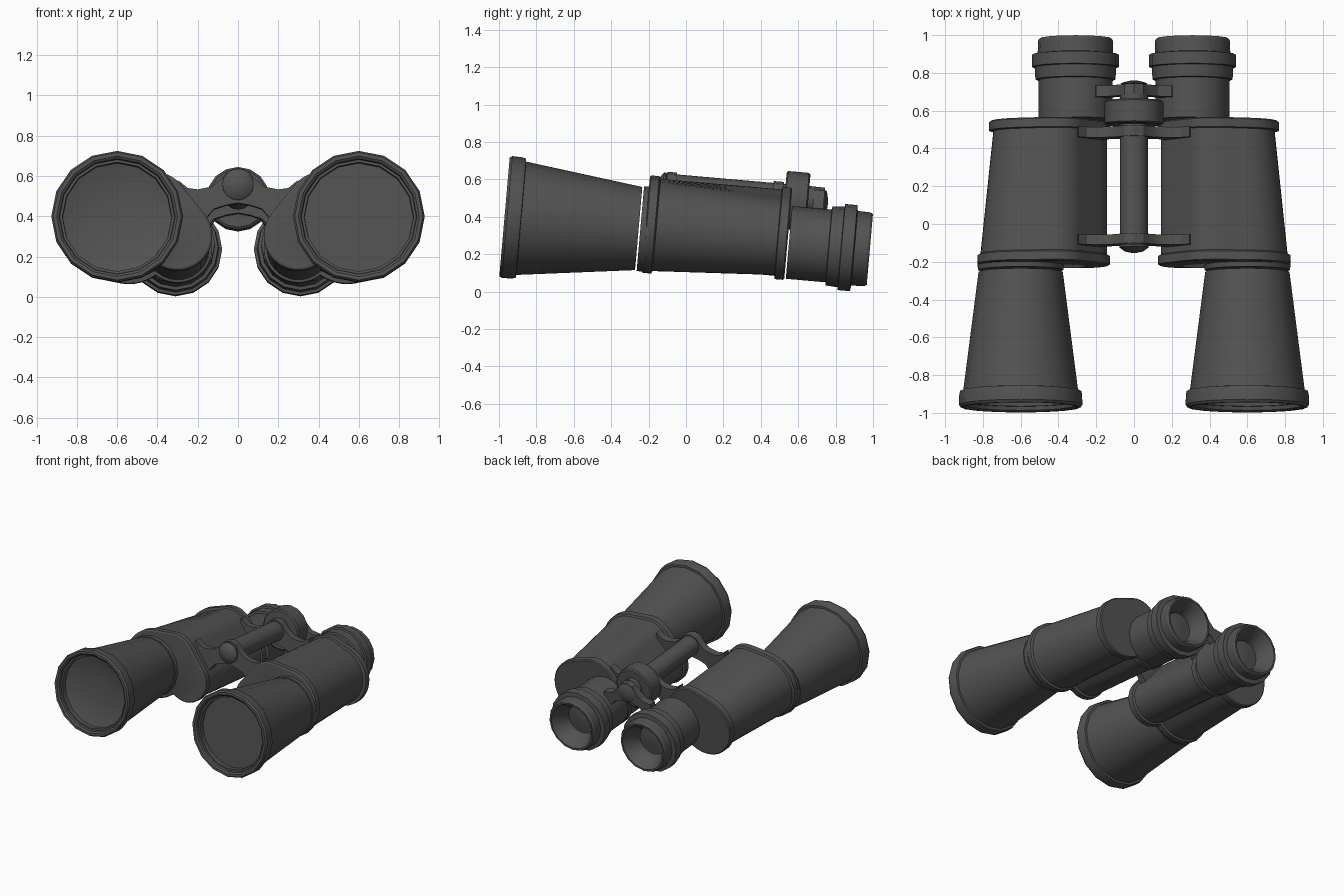
import bpy, bmesh, math
from mathutils import Matrix

if "Cube" in bpy.data.objects:
    bpy.data.objects.remove(bpy.data.objects["Cube"])

# Everything is modelled with the barrels along y, then tipped so the eyepieces sit lower
TILT = Matrix.Translation((0, 0, 0.315)) @ Matrix.Rotation(math.radians(-5), 4, 'X')

rubber = bpy.data.materials.new("dark_grey")
rubber.diffuse_color = (0.085, 0.085, 0.085, 1)
rubber.use_nodes = True
rubber.node_tree.nodes["Principled BSDF"].inputs["Base Color"].default_value = rubber.diffuse_color


def finish(bm, name):
    bmesh.ops.remove_doubles(bm, verts=bm.verts, dist=1e-5)
    bmesh.ops.recalc_face_normals(bm, faces=bm.faces)
    bm.transform(TILT)
    me = bpy.data.meshes.new(name)
    bm.to_mesh(me)
    bm.free()
    me.materials.append(rubber)
    ob = bpy.data.objects.new(name, me)
    bpy.context.collection.objects.link(ob)
    bpy.ops.object.select_all(action='DESELECT')
    ob.select_set(True)
    bpy.context.view_layer.objects.active = ob
    bpy.ops.object.shade_smooth_by_angle(angle=math.radians(30))
    return ob


def loft(bm, rings):
    loops = [[bm.verts.new(p) for p in ring] for ring in rings]
    n = len(loops[0])
    for a, b in zip(loops, loops[1:]):
        for i in range(n):
            j = (i + 1) % n
            bm.faces.new((a[i], a[j], b[j], b[i]))
    bm.faces.new(loops[0])
    bm.faces.new(loops[-1])


def lathe(name, profile, x, u, n=16):
    """Turn (position along y, radius) points about an axis at x, height u."""
    bm = bmesh.new()
    ang = [2 * math.pi * i / n for i in range(n)]
    loft(bm, [[(x + r * math.sin(a), t, u + r * math.cos(a)) for a in ang]
              for t, r in profile])
    return finish(bm, name)


def housing_outline(t, xo, ro, grow, side, n=72):
    """Inner, top and outer lobes, bridged over the top and grooved below."""
    lobes = [(0.30, -0.03, 0.158 + grow), (0.42, 0.11, 0.165 + grow), (xo, 0.02, ro + grow)]
    circles = []
    for a, b in zip(lobes, lobes[1:]):
        for k in range(21):
            circles.append([p + (q - p) * k / 20 for p, q in zip(a, b)])
    px, pu = 0.425, 0.03
    pts = []
    for i in range(n):
        c, s = math.cos(2 * math.pi * i / n), math.sin(2 * math.pi * i / n)
        reach = 0
        for cx, cu, r in circles:
            dx, du = cx - px, cu - pu
            along, off = dx * c + du * s, dx * s - du * c
            if abs(off) < r:
                reach = max(reach, along + math.sqrt(r * r - off * off))
        pts.append((side * (px + reach * c), t, pu + reach * s))
    return pts


def plate(name, half, t0, t1):
    """Symmetric bridge plate from the outline of its right half."""
    outline = half + [(-x, u) for x, u in reversed(half) if x > 0]
    bm = bmesh.new()
    loft(bm, [[(x, t, u) for x, u in outline] for t in (t0, t1)])
    return finish(bm, name)


for side, label in ((-1, "left"), (1, "right")):
    # Objective barrel with stepped rim; the left one has a dished lens
    front = [(-0.91, 0.27)]
    if side < 0:
        front = [(-0.875, 0.09), (-0.885, 0.17), (-0.90, 0.24), (-0.91, 0.27)]
    lathe(label + "_objective_barrel", front + [
        (-0.945, 0.272), (-0.945, 0.285), (-0.965, 0.288), (-0.974, 0.30),
        (-0.974, 0.318), (-0.96, 0.327), (-0.905, 0.325), (-0.886, 0.32),
        (-0.884, 0.304), (-0.254, 0.223)], side * 0.60, 0)
    lathe(label + "_barrel_collar", [(-0.245, 0.226), (-0.20, 0.23)], side * 0.60, 0)

    # Prism housing with a lip at both ends
    bm = bmesh.new()
    loft(bm, [housing_outline(*s, side) for s in (
        (-0.218, 0.575, 0.240, 0.004), (-0.212, 0.575, 0.240, 0.014),
        (-0.168, 0.574, 0.240, 0.014), (-0.160, 0.573, 0.240, 0.0),
        (0.490, 0.541, 0.204, 0.0), (0.494, 0.541, 0.212, 0.014),
        (0.538, 0.541, 0.212, 0.014), (0.545, 0.541, 0.212, 0.006))])
    finish(bm, label + "_prism_housing")

    # Eyepiece with stepped rings and a conical cup
    lathe(label + "_eyepiece", [
        (0.553, 0.195), (0.765, 0.195), (0.768, 0.212), (0.832, 0.216),
        (0.835, 0.231), (0.90, 0.231), (0.905, 0.200), (0.975, 0.198),
        (0.987, 0.190), (0.987, 0.176), (0.90, 0.118), (0.86, 0.112),
        (0.86, 0.095), (0.87, 0.05)], side * 0.31, -0.004)

# Central hinge, focus wheel and end caps
HINGE = 0.232
lathe("hinge_rod", [(-0.172, 0.02), (-0.165, 0.05), (-0.145, 0.078), (-0.135, 0.078),
                    (-0.13, 0.074), (0.67, 0.074)], 0, HINGE)
lathe("focus_wheel", [(0.508, 0.145), (0.516, 0.156), (0.628, 0.156), (0.636, 0.145)],
      0, HINGE - 0.012)
lathe("hinge_end_cap", [(0.65, 0.06), (0.72, 0.06), (0.725, 0.072), (0.732, 0.06),
                        (0.742, 0.02)], 0, HINGE - 0.01)

# Bridge arms to the housings
arm = [(0, 0.316), (0.05, 0.301), (0.08, 0.263), (0.13, 0.222), (0.20, 0.208),
       (0.25, 0.215), (0.295, 0.252), (0.31, 0.15), (0.24, 0.06), (0.17, 0.05),
       (0.12, 0.11), (0.06, 0.13), (0, 0.14)]
plate("front_bridge_arm", arm, -0.128, -0.075)
plate("rear_bridge_arm", arm, 0.442, 0.498)

# Bridge that carries the eyepieces
plate("eyepiece_bridge", [(0, 0.305), (0.05, 0.288), (0.08, 0.24), (0.13, 0.195),
                          (0.20, 0.185), (0.21, 0.12), (0.15, 0.08), (0.11, 0.13),
                          (0.05, 0.15), (0, 0.155)], 0.662, 0.72)
